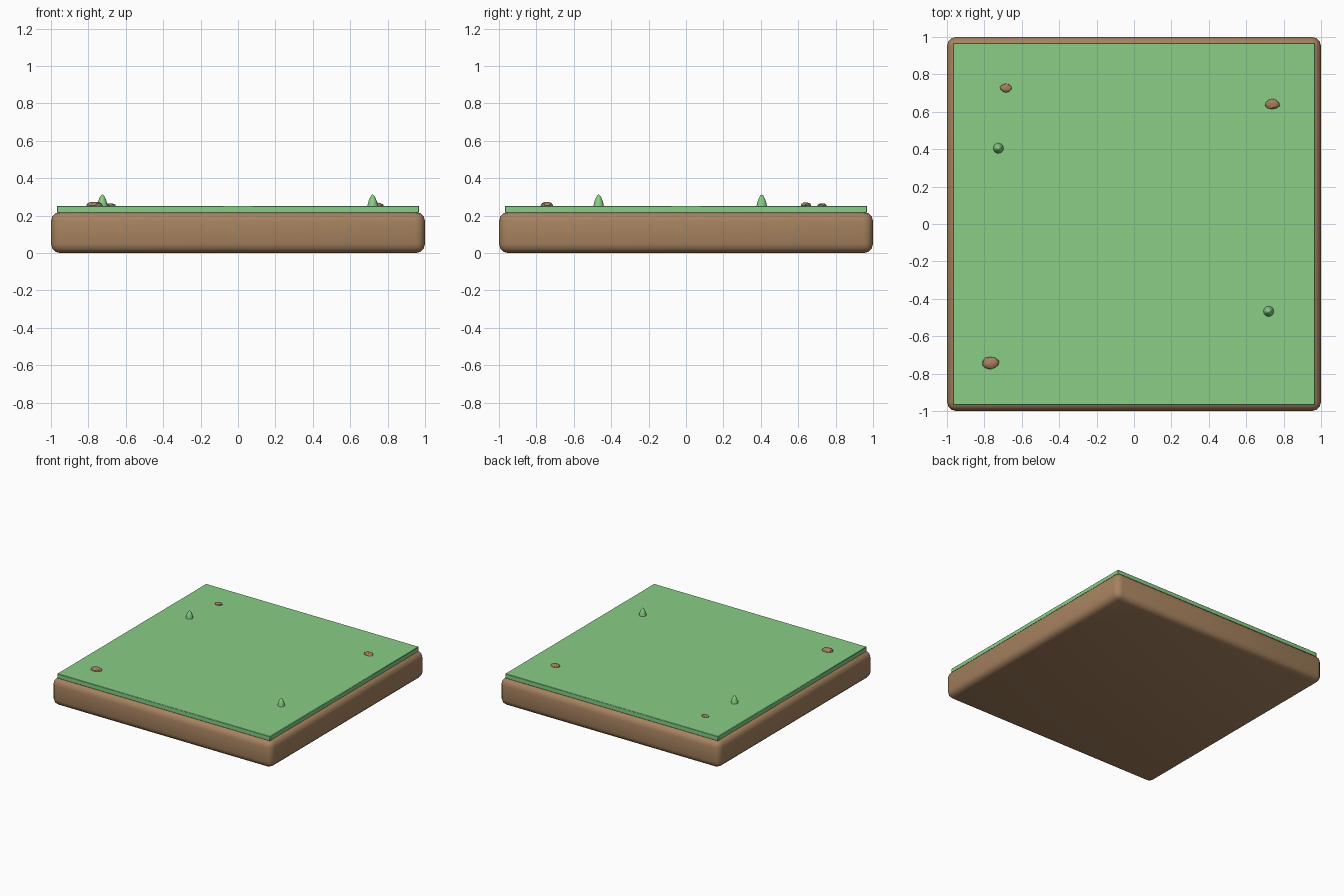
import bpy, bmesh, math, random
from mathutils import Vector

if "Cube" in bpy.data.objects:
    bpy.data.objects.remove(bpy.data.objects["Cube"])

random.seed(4)


def material(name, rgb):
    m = bpy.data.materials.new(name)
    m.diffuse_color = (*rgb, 1)
    m.use_nodes = True
    m.node_tree.nodes["Principled BSDF"].inputs["Base Color"].default_value = m.diffuse_color
    return m


SOIL = material("soil brown", (0.381, 0.223, 0.114))
GRASS = material("grass green", (0.246, 0.617, 0.239))


def add(name, bm, mat, smooth=None):
    bmesh.ops.recalc_face_normals(bm, faces=bm.faces)
    me = bpy.data.meshes.new(name)
    bm.to_mesh(me)
    bm.free()
    me.materials.append(mat)
    ob = bpy.data.objects.new(name, me)
    bpy.context.collection.objects.link(ob)
    if smooth:
        bpy.ops.object.select_all(action='DESELECT')
        ob.select_set(True)
        bpy.context.view_layer.objects.active = ob
        bpy.ops.object.shade_smooth_by_angle(angle=math.radians(smooth))
    return ob


def slab(name, half, z0, z1, bevel, segments, mat):
    bm = bmesh.new()
    bmesh.ops.create_cube(bm, size=1)
    for v in bm.verts:
        v.co = Vector((v.co.x * 2 * half, v.co.y * 2 * half,
                       (z0 + z1) / 2 + v.co.z * (z1 - z0)))
    if bevel:
        bmesh.ops.bevel(bm, geom=bm.edges[:], offset=bevel, segments=segments,
                        profile=0.5, affect='EDGES')
    return add(name, bm, mat, 40)


# Rounded soil block and thin grass plate
slab("soil_block", 1.0, 0.0, 0.22, 0.05, 3, SOIL)
slab("grass_plate", 0.967, 0.215, 0.253, 0.003, 1, GRASS)


# Flattened faceted pebbles
def pebble(name, x, y, rx, ry, rz):
    bm = bmesh.new()
    bmesh.ops.create_icosphere(bm, subdivisions=2, radius=1)
    for v in bm.verts:
        k = random.uniform(0.9, 1.06)
        v.co = Vector((x + v.co.x * rx * k, y + v.co.y * ry * k,
                       0.254 + v.co.z * rz * k))
    add(name, bm, SOIL)


pebble("pebble_front", -0.768, -0.742, 0.046, 0.034, 0.021)
pebble("pebble_right", 0.740, 0.641, 0.040, 0.029, 0.017)
pebble("pebble_back", -0.684, 0.727, 0.033, 0.024, 0.013)


# Pointed sprouts: bulging profile revolved around the vertical
def sprout(name, x, y):
    profile = [(0.028, 0.25), (0.026, 0.262), (0.022, 0.278),
               (0.016, 0.293), (0.009, 0.306)]
    n = 16
    bm = bmesh.new()
    rings = [[bm.verts.new((x + r * math.cos(2 * math.pi * i / n),
                            y + r * math.sin(2 * math.pi * i / n), z))
              for i in range(n)] for r, z in profile]
    tip = bm.verts.new((x, y, 0.314))
    bm.faces.new(rings[0])
    for i in range(n):
        j = (i + 1) % n
        for a, b in zip(rings, rings[1:]):
            bm.faces.new((a[i], a[j], b[j], b[i]))
        bm.faces.new((rings[-1][i], rings[-1][j], tip))
    add(name, bm, GRASS, 40)


sprout("sprout_left", -0.725, 0.405)
sprout("sprout_right", 0.720, -0.467)
